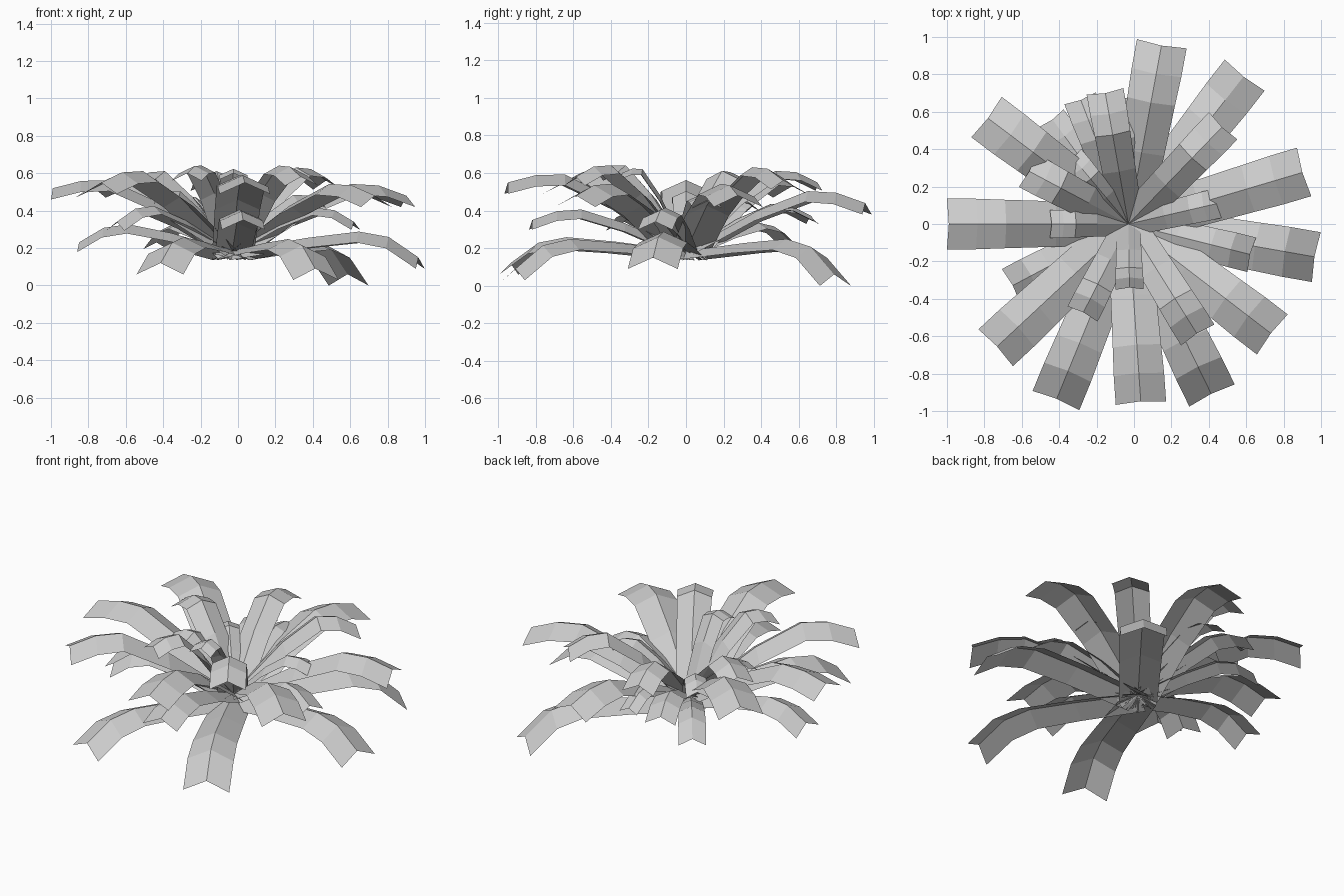
import bpy, math

CX, BASE = -0.03, 0.185   # shared root of the rosette


def frond(name, az, length, width, peak, tip):
    """Folded strip: a ridge line with two sloping sides, rising then drooping."""
    a = math.radians(az)
    rise = peak - BASE
    steps = [
        (0.00, BASE, 0.41 * width),
        (0.40, BASE + rise * 0.66, 0.45 * width),
        (0.68, BASE + rise * 0.98, 0.48 * width),
        (0.84, peak - 0.22 * (peak - tip), 0.50 * width),
        (1.00, tip, 0.50 * width),
    ]
    verts, faces = [], []
    for s, z, half in steps:
        for side in (-1, 0, 1):
            r = s * length + (0.01 * s if side else 0)
            x = CX + r * math.cos(a) - side * half * math.sin(a)
            y = r * math.sin(a) + side * half * math.cos(a)
            verts.append((x, y, z - abs(side) * half * 0.45))
    for i in range(len(steps) - 1):
        for j in (0, 1):
            k = 3 * i + j
            faces.append((k, k + 3, k + 4, k + 1))
    mesh = bpy.data.meshes.new(name)
    mesh.from_pydata(verts, [], faces)
    mesh.update()
    bpy.context.collection.objects.link(bpy.data.objects.new(name, mesh))


# Large outer fronds: direction, length, ridge peak height, ridge tip height
outer = [
    (79.5, 0.97, 0.51, 0.44), (52, 1.00, 0.25, 0.06), (16.5, 0.97, 0.55, 0.48),
    (-10, 1.01, 0.29, 0.15), (-37.5, 0.96, 0.55, 0.48), (-64, 1.01, 0.25, 0.09),
    (-86, 0.95, 0.60, 0.55), (-112.3, 1.01, 0.26, 0.12), (-137, 0.96, 0.62, 0.55),
    (180, 0.96, 0.57, 0.52), (143, 0.94, 0.60, 0.53),
]
for n, (az, length, peak, tip) in enumerate(outer):
    frond(f"outer_frond_{n + 1}", az, length, 0.27, peak, tip)

# Shorter inner fronds: direction, length, width, peak, tip
inner = [
    (46, 0.72, 0.21, 0.64, 0.56), (13, 0.49, 0.16, 0.49, 0.45),
    (-14, 0.67, 0.19, 0.42, 0.34), (-58, 0.69, 0.21, 0.65, 0.58),
    (-89, 0.34, 0.15, 0.63, 0.60), (-117, 0.53, 0.18, 0.65, 0.60),
    (-152, 0.70, 0.21, 0.43, 0.34), (180, 0.41, 0.15, 0.51, 0.47),
    (152, 0.60, 0.20, 0.62, 0.55), (126, 0.69, 0.16, 0.34, 0.23),
    (111, 0.71, 0.18, 0.44, 0.37), (100, 0.71, 0.20, 0.62, 0.55),
    (93, 0.67, 0.12, 0.44, 0.37), (130, 0.46, 0.13, 0.48, 0.42),
]
for n, (az, length, width, peak, tip) in enumerate(inner):
    frond(f"inner_frond_{n + 1}", az, length, width, peak, tip)

# Middle fronds lying beneath the tall ones
for n, (az, length, peak, tip) in enumerate([(180, 0.82, 0.33, 0.23), (-86, 0.82, 0.41, 0.35)]):
    frond(f"lower_frond_{n + 1}", az, length, 0.23, peak, tip)
